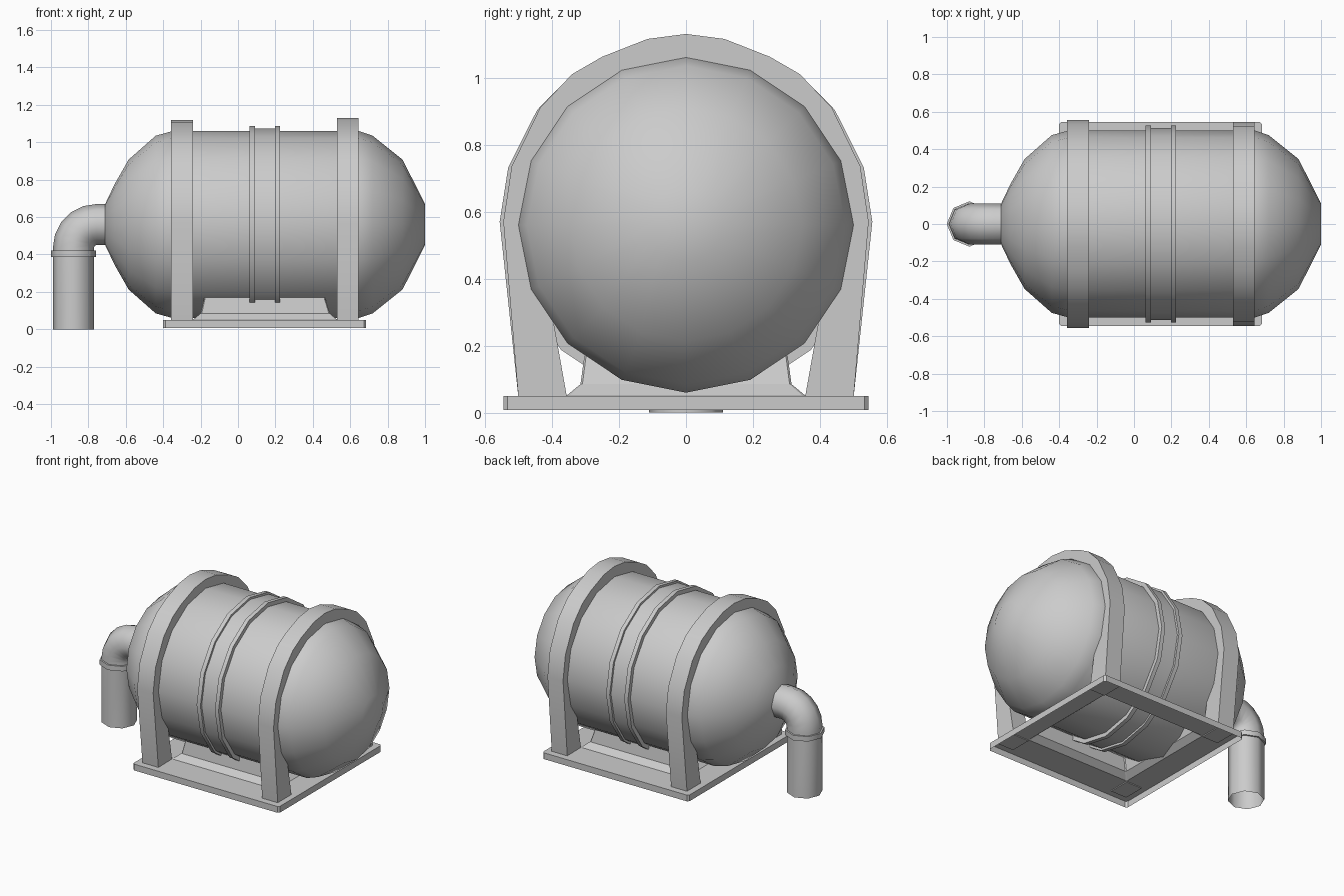
import bpy, bmesh, math
from mathutils import Vector

if "Cube" in bpy.data.objects:
    bpy.data.objects.remove(bpy.data.objects["Cube"])

AXIS_Z = 0.56


def finish(name, bm, smooth=None, recalc=True):
    if recalc:
        bmesh.ops.recalc_face_normals(bm, faces=bm.faces)
    me = bpy.data.meshes.new(name)
    bm.to_mesh(me)
    bm.free()
    ob = bpy.data.objects.new(name, me)
    bpy.context.collection.objects.link(ob)
    if smooth:
        bpy.ops.object.select_all(action='DESELECT')
        ob.select_set(True)
        bpy.context.view_layer.objects.active = ob
        bpy.ops.object.shade_smooth_by_angle(angle=math.radians(smooth))
    return ob


def skin(bm, loops, closed=False):
    """Bridge successive vertex loops of equal length with quads."""
    rings = [[bm.verts.new(p) for p in loop] for loop in loops]
    pairs = list(zip(rings, rings[1:]))
    if closed:
        pairs.append((rings[-1], rings[0]))
    for a, b in pairs:
        n = len(a)
        for i in range(n):
            j = (i + 1) % n
            bm.faces.new((a[i], a[j], b[j], b[i]))
    return rings


def x_ring(x, r, n=16):
    return [(x, r * math.sin(2 * math.pi * i / n),
             AXIS_Z + r * math.cos(2 * math.pi * i / n)) for i in range(n)]


# Tank body with rounded ends
bm = bmesh.new()
profile = [(-0.71, 0.11), (-0.66, 0.215), (-0.585, 0.347), (-0.44, 0.475), (-0.35, 0.5),
           (0.645, 0.5), (0.72, 0.475), (0.88, 0.347), (1.0, 0.11)]
rings = skin(bm, [x_ring(x, r) for x, r in profile])
bm.faces.new(rings[0])
bm.faces.new(rings[-1])
finish("tank_body", bm, 35)

# Middle band with two raised ribs
bm = bmesh.new()
band = [(0.062, 0.49), (0.062, 0.527), (0.09, 0.527), (0.09, 0.513),
        (0.197, 0.513), (0.197, 0.527), (0.224, 0.527), (0.224, 0.49)]
skin(bm, [x_ring(x, r) for x, r in band], closed=True)
finish("middle_band", bm, 35)

# Support arches: outer outline paired with a hidden inner outline
outer = [(0.50, 0.045), (0.545, 0.57), (0.52, 0.735), (0.435, 0.91),
         (0.34, 1.01), (0.25, 1.062), (0.115, 1.115), (0, 1.13)]
inner = [(0.355, 0.045), (0.395, 0.27), (0.44, 0.74), (0.34, 0.9),
         (0.27, 0.96), (0.18, 1.01), (0.09, 1.035), (0, 1.05)]


def mirrored(points):
    return points + [(-y, z) for y, z in reversed(points[:-1])]


def arch(name, x0, x1, sy, top):
    bm = bmesh.new()
    sz = (top - AXIS_Z) / (1.13 - AXIS_Z)
    sections = []
    for (oy, oz), (iy, iz) in zip(mirrored(outer), mirrored(inner)):
        w = oy * (sy if oz > 0.1 else 1)
        h = AXIS_Z + (oz - AXIS_Z) * sz if oz > AXIS_Z else oz
        sections.append([(x0, w, h), (x1, w, h), (x1, iy, iz), (x0, iy, iz)])
    rings = skin(bm, sections)
    bm.faces.new(rings[0])
    bm.faces.new(rings[-1])
    finish(name, bm, 30)


arch("left_arch", -0.358, -0.24, 1.02, 1.12)
arch("right_arch", 0.53, 0.645, 1.0, 1.13)


# Hollow base tray: outer wall, flat top and flared cradle walls, open below
def rect(x0, x1, y, z, c):
    return [(x0 + c, -y, z), (x1 - c, -y, z), (x1, -y + c, z), (x1, y - c, z),
            (x1 - c, y, z), (x0 + c, y, z), (x0, y - c, z), (x0, -y + c, z)]


bm = bmesh.new()
skin(bm, [rect(-0.40, 0.685, 0.545, 0.008, 0.012), rect(-0.40, 0.685, 0.545, 0.05, 0.012),
          rect(-0.24, 0.53, 0.355, 0.052, 0.008), rect(-0.20, 0.492, 0.315, 0.085, 0.006),
          rect(-0.18, 0.465, 0.303, 0.17, 0.005)])
finish("base_tray", bm, recalc=False)


# Outlet pipe with elbow
def pipe_ring(cx, cz, ang, r, n=8):
    side = Vector((math.cos(ang), 0, -math.sin(ang)))
    c = Vector((cx, 0, cz))
    return [c + side * (r * math.cos(2 * math.pi * i / n))
            + Vector((0, r * math.sin(2 * math.pi * i / n), 0)) for i in range(n)]


bm = bmesh.new()
path = [(-0.88, 0, 0)]
for k in range(6):
    a = math.radians(18 * k)
    path.append((-0.755 - 0.125 * math.cos(a), 0.435 + 0.125 * math.sin(a), a))
path.append((-0.69, AXIS_Z, math.pi / 2))
skin(bm, [pipe_ring(x, z, a, 0.11) for x, z, a in path])
finish("outlet_pipe", bm, 50, recalc=False)

# Pipe collar
bm = bmesh.new()
skin(bm, [pipe_ring(-0.88, z, 0, r) for z, r in
          ((0.387, 0.1), (0.387, 0.121), (0.42, 0.121), (0.42, 0.1))], closed=True)
finish("pipe_collar", bm, 50)
